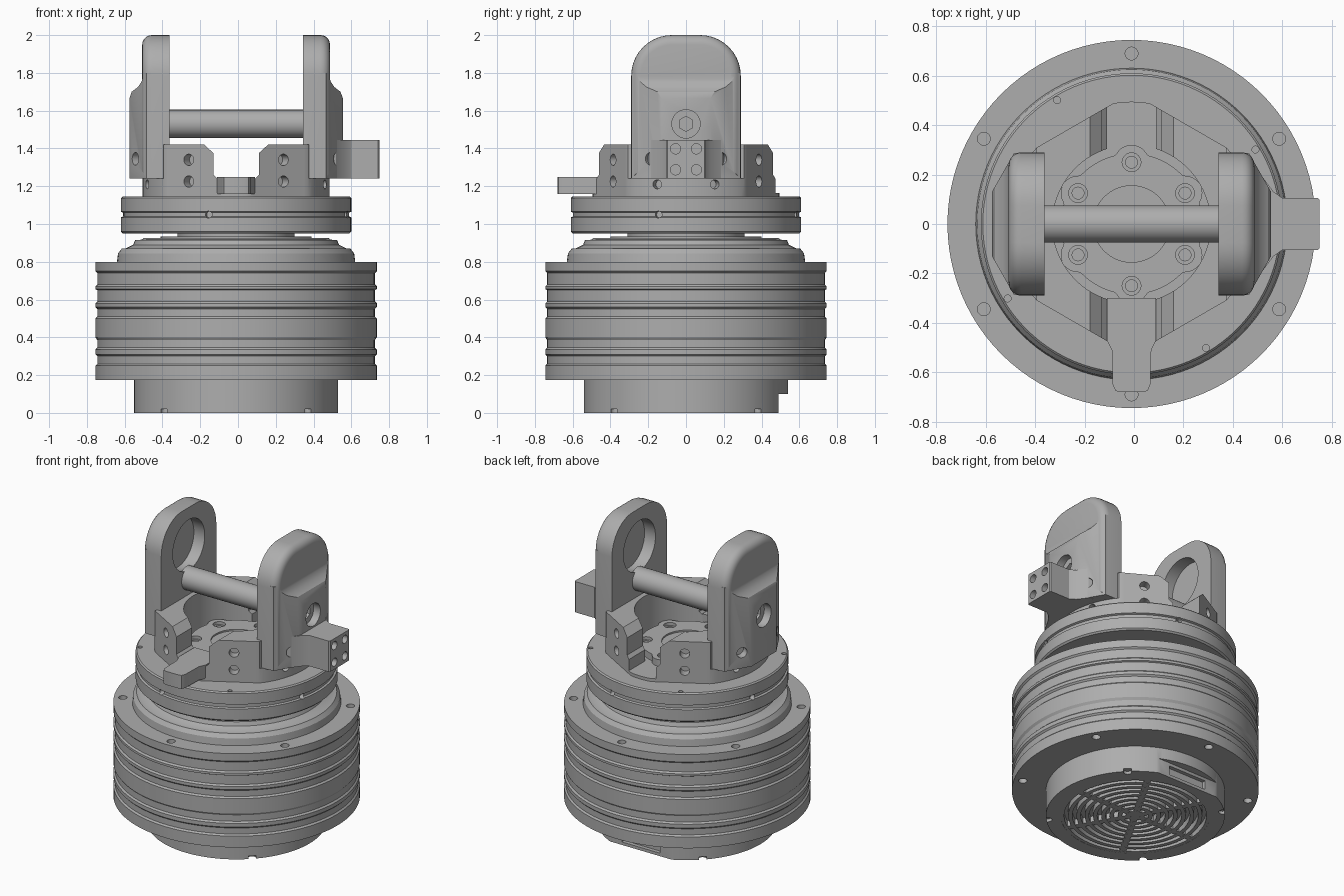
import bpy, bmesh
from math import sin, cos, pi, radians, sqrt
from mathutils import Vector, Matrix

cube = bpy.data.objects.get("Cube")
if cube:
    bpy.data.objects.remove(cube, do_unlink=True)

grey = bpy.data.materials.new("machined grey")
grey.use_nodes = True
grey.diffuse_color = (0.42, 0.42, 0.42, 1)
grey.node_tree.nodes["Principled BSDF"].inputs["Base Color"].default_value = grey.diffuse_color


def make(name, bm):
    bmesh.ops.recalc_face_normals(bm, faces=bm.faces)
    me = bpy.data.meshes.new(name)
    bm.to_mesh(me)
    bm.free()
    me.materials.append(grey)
    ob = bpy.data.objects.new(name, me)
    bpy.context.collection.objects.link(ob)
    return ob


def lathe(name, profile, closed=False, steps=96):
    """Spin (radius, z) points about the z axis."""
    bm = bmesh.new()
    vs = [bm.verts.new((r, 0, z)) for r, z in profile]
    pairs = list(zip(vs, vs[1:] + vs[:1])) if closed else list(zip(vs, vs[1:]))
    es = [bm.edges.new(p) for p in pairs]
    bmesh.ops.spin(bm, geom=vs + es, cent=(0, 0, 0), axis=(0, 0, 1), angle=2 * pi, steps=steps)
    bmesh.ops.remove_doubles(bm, verts=bm.verts, dist=1e-4)
    return make(name, bm)


def prism(name, pts, axis, lo, hi, rim=0):
    """Extrude a 2D outline along an axis; rim rounds the edge at hi."""
    place = {"x": lambda a, b, t: (t, a, b),
             "y": lambda a, b, t: (a, t, b),
             "z": lambda a, b, t: (a, b, t)}[axis]
    bm = bmesh.new()
    low = [bm.verts.new(place(a, b, lo)) for a, b in pts]
    high = [bm.verts.new(place(a, b, hi)) for a, b in pts]
    bm.faces.new(low)
    cap = bm.faces.new(high)
    for i in range(len(pts)):
        j = (i + 1) % len(pts)
        bm.faces.new((low[i], low[j], high[j], high[i]))
    if rim:
        bmesh.ops.recalc_face_normals(bm, faces=bm.faces)
        bmesh.ops.bevel(bm, geom=list(cap.edges), offset=rim, segments=5,
                        profile=0.5, affect="EDGES")
    return make(name, bm)


def box(name, lo, hi):
    pts = [(lo[0], lo[1]), (hi[0], lo[1]), (hi[0], hi[1]), (lo[0], hi[1])]
    return prism(name, pts, "z", lo[2], hi[2])


def rod(name, centre, direction, radius, length, sides=24):
    """Cylinder centred on a point and aimed along a direction."""
    bm = bmesh.new()
    turn = Vector(direction).to_track_quat("Z", "Y").to_matrix().to_4x4()
    bmesh.ops.create_cone(bm, cap_ends=True, segments=sides, radius1=radius, radius2=radius,
                          depth=length, matrix=Matrix.Translation(centre) @ turn)
    return make(name, bm)


def combine(target, others, operation="DIFFERENCE"):
    """Apply booleans, then drop the helper objects."""
    for o in others:
        m = target.modifiers.new("bool", "BOOLEAN")
        m.operation, m.object, m.solver = operation, o, "EXACT"
    bpy.context.view_layer.update()
    dg = bpy.context.evaluated_depsgraph_get()
    me = bpy.data.meshes.new_from_object(target.evaluated_get(dg))
    target.modifiers.clear()
    target.data = me
    for o in others:
        bpy.data.objects.remove(o, do_unlink=True)
    return target


def polar(r, deg, z=0):
    return (r * cos(radians(deg)), r * sin(radians(deg)), z)


# Ribbed main housing with mounting holes
R, G = 0.745, 0.735
wall = [(R, 0.175), (R, 0.25), (G, 0.26), (G, 0.30), (R, 0.31), (R, 0.335), (G, 0.345),
        (G, 0.385), (R, 0.40), (R, 0.50), (G, 0.51), (G, 0.55), (R, 0.56), (R, 0.58),
        (G, 0.59), (G, 0.65), (R, 0.655), (R, 0.67), (G, 0.68), (G, 0.74), (R, 0.75), (R, 0.80)]
housing = lathe("housing", [(0, 0.175)] + wall + [(0, 0.80)])
combine(housing, [rod("cutter", polar(0.69, 30 + 60 * k, z), (0, 0, 1), 0.026, 0.12)
                  for k in range(6) for z in (0.175, 0.80)])

# Stepped collar and neck under the flange
lathe("stepped_collar", [(0, 0.79), (0.632, 0.79), (0.625, 0.845), (0.605, 0.87), (0.585, 0.87),
                         (0.545, 0.89), (0.535, 0.915), (0.50, 0.917), (0.49, 0.925), (0.40, 0.927),
                         (0.40, 0.935), (0.31, 0.935), (0.31, 0.96), (0, 0.96)])

# Base with a recessed vent, back flat and edge notches
base = lathe("base", [(0, 0.04), (0.45, 0.04), (0.45, 0), (0.54, 0), (0.54, 0.18), (0, 0.18)])
notches = [rod("cutter", polar(0.53, 45 + 90 * k), (0, 0, 1), 0.025, 0.04) for k in range(4)]
combine(base, [box("cutter", (-0.5, 0.49, -0.1), (0.5, 0.7, 0.1)),
               box("cutter", (-0.14, 0.465, 0.02), (0.14, 0.6, 0.08))] + notches)
for k in range(9):
    r = 0.03 + 0.05 * k
    lathe(f"vent_ring_{k + 1}", [(r, 0.001), (r + 0.025, 0.001), (r + 0.025, 0.045), (r, 0.045)], True, 64)
for k in range(3):
    spoke = box(f"vent_spoke_{k + 1}", (-0.455, -0.02, 0.002), (0.455, 0.02, 0.045))
    spoke.data.transform(Matrix.Rotation(radians(60 * k), 4, "Z"))

# Flange with a side groove and pin holes
flange = lathe("flange", [(0, 0.95), (0.60, 0.95), (0.61, 0.96), (0.61, 1.035), (0.598, 1.04),
                          (0.598, 1.06), (0.61, 1.065), (0.61, 1.137), (0.602, 1.145), (0, 1.145)])
combine(flange, [rod("cutter", polar(0.585, 31 + 90 * k, 1.145), (0, 0, 1), 0.014, 0.04) for k in range(4)]
        + [rod("cutter", polar(0.6, -14 + 90 * k, 1.05), polar(1, -14 + 90 * k), 0.018, 0.06) for k in range(4)])


# Hub: round blank with four flats, bored and slotted into blocks
def hub_radius(deg):
    off = min(abs((deg - f + 180) % 360 - 180) for f in (60, 120, 240, 300))
    return min(0.495, 0.46 / cos(radians(off)))


hub = prism("hub_blocks", [polar(hub_radius(d), d)[:2] for d in range(0, 360, 3)], "z", 1.14, 1.42)
slot = [(-0.10, 1.165), (0.10, 1.165), (0.10, 1.24), (0.12, 1.26), (0.12, 1.375), (0.18, 1.43),
        (-0.18, 1.43), (-0.12, 1.375), (-0.12, 1.26), (-0.10, 1.24)]
cuts = [rod("cutter", (0, 0, 1.4), (0, 0, 1), 0.32, 0.47, 72), prism("cutter", slot, "y", -0.7, 0.7)]
cuts += [box("cutter", (min(s * 0.385, s), -0.6, 1.24), (max(s * 0.385, s), 0.6, 1.5)) for s in (-1, 1)]
for d in (57, 123, 237, 303):
    face = 60 * round(d / 60)
    cuts += [rod("cutter", polar(0.46, d, z), polar(1, face), 0.03, 0.12) for z in (1.225, 1.34)]
cuts += [rod("cutter", polar(0.49, d, 1.21), polar(1, d), 0.024, 0.1) for d in (-18, 18, 162, 198)]
combine(hub, cuts)


# Lobed bolt plate inside the bore
def lobe_radius(deg):
    d = radians((deg - 30 + 30) % 60 - 30)
    reach = 0.07 ** 2 - (0.25 * sin(d)) ** 2
    return max(0.285, 0.25 * cos(d) + sqrt(reach)) if reach > 0 else 0.285


plate = prism("bolt_plate", [polar(lobe_radius(d), d)[:2] for d in range(0, 360, 2)], "z", 1.15, 1.21)
cuts = [rod("cutter", (0, 0, 1.21), (0, 0, 1), 0.155, 0.02, 64)]
for k in range(6):
    cuts += [rod("cutter", polar(0.25, 30 + 60 * k, 1.21), (0, 0, 1), r, h) for r, h in ((0.038, 0.04), (0.024, 0.09))]
combine(plate, cuts)

# Front tab
half = [(0.10, -0.30), (0.10, -0.47), (0.08, -0.51), (0.076, -0.65), (0.065, -0.675), (0.05, -0.68)]
prism("front_tab", half + [(-x, y) for x, y in reversed(half)], "z", 1.16, 1.25)

# Two jaws: arched plate, thicker lower body, inner pocket and holes
arch = [(0.29, 1.24)] + [(0.075 + 0.215 * cos(radians(a)), 1.785 + 0.215 * sin(radians(a)))
                         for a in range(0, 91, 9)]
arch += [(-y, z) for y, z in reversed(arch)]
for side, s in (("left", 1), ("right", -1)):
    jaw = prism(side + "_jaw", arch, "x", s * 0.353, s * 0.497, 0.05)
    lower = prism("lower", [(s * x, z) for x, z in ((0.40, 1.241), (0.565, 1.241), (0.565, 1.665), (0.553, 1.70),
                                                    (0.52, 1.725), (0.50, 1.755), (0.49, 1.80), (0.40, 1.80))],
                  "y", -0.4, 0.4)
    plan = [(0.38, 0.288), (0.475, 0.288), (0.565, 0.13)]
    plan += [(x, -y) for x, y in reversed(plan)]
    combine(lower, [prism("cutter", [(s * x, y) for x, y in plan], "z", 1.0, 1.9)], "INTERSECT")
    combine(jaw, [lower], "UNION")
    cuts = [rod("cutter", (s * 0.353, 0, 1.75), (1, 0, 0), 0.168, 0.16, 64),
            rod("cutter", (s * 0.56, 0, 1.53), (1, 0, 0), 0.075, 0.09, 40),
            rod("cutter", (s * 0.53, 0, 1.53), (1, 0, 0), 0.04, 0.09, 6)]
    cuts += [rod("cutter", (s * 0.532, t * 0.185, 1.345), (s * 0.86, t * 0.5, 0), 0.034, 0.1) for t in (-1, 1)]
    combine(jaw, cuts)

# Cross bar between the jaws
rod("cross_bar", (0, 0, 1.53), (1, 0, 0), 0.075, 0.74, 48)

# Side connector block on the left jaw, with four end holes
half = [(0.50, 0.20), (0.53, 0.19), (0.575, 0.13), (0.61, 0.106), (0.752, 0.106), (0.76, 0.098)]
block = prism("side_connector", half + [(x, -y) for x, y in reversed(half)], "z", 1.24, 1.445)
combine(block, [rod("cutter", (0.76, y, z), (1, 0, 0), 0.027, 0.08)
                for y in (-0.055, 0.055) for z in (1.287, 1.398)])

# Smooth shading with sharp edges, and centring
for ob in bpy.context.collection.objects:
    if ob.type == "MESH" and ob.data.materials and ob.data.materials[0] == grey:
        ob.location.x = -0.01
        bpy.ops.object.select_all(action="DESELECT")
        ob.select_set(True)
        bpy.context.view_layer.objects.active = ob
        bpy.ops.object.shade_smooth_by_angle(angle=radians(30))
